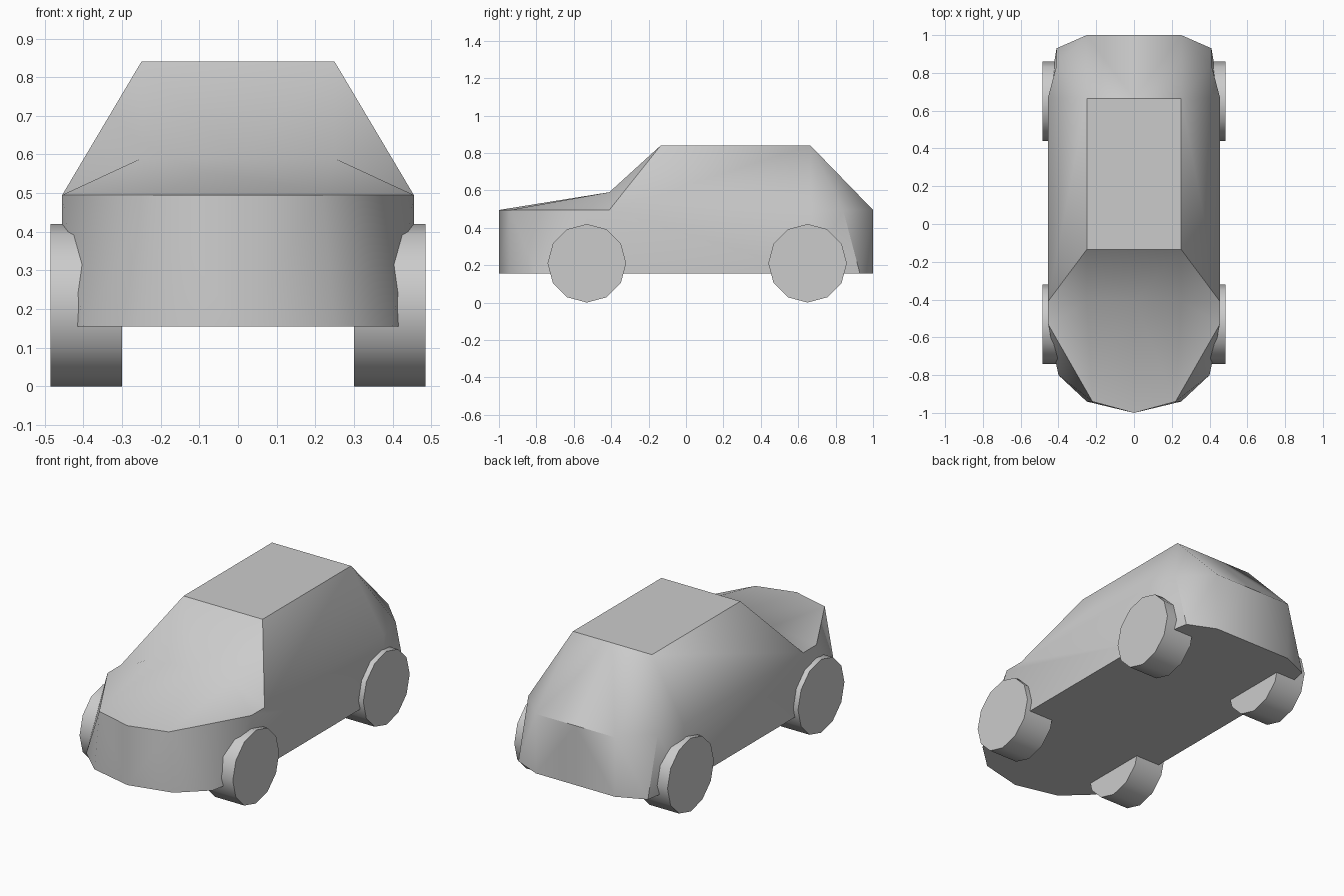
import bpy, bmesh
from math import radians, pi
from mathutils import Matrix

if "Cube" in bpy.data.objects:
    bpy.data.objects.remove(bpy.data.objects["Cube"])


def finish(name, bm):
    bmesh.ops.recalc_face_normals(bm, faces=bm.faces)
    mesh = bpy.data.meshes.new(name)
    bm.to_mesh(mesh)
    bm.free()
    ob = bpy.data.objects.new(name, mesh)
    bpy.context.collection.objects.link(ob)
    bpy.ops.object.select_all(action='DESELECT')
    ob.select_set(True)
    bpy.context.view_layer.objects.active = ob
    bpy.ops.object.shade_smooth_by_angle(angle=radians(40))
    return ob


# Car body: right half from floor, belt, cowl and roof outlines, then mirrored
SILL, BELT, COWL, ROOF = 0.155, 0.495, 0.59, 0.84
outlines = {
    'b': (SILL, [(0, -1), (.25, -.94), (.40, -.80), (.455, -.53),
                 (.455, .67), (.41, .93), (.25, 1), (0, 1)]),
    't': (BELT, [(0, -1), (.22, -.94), (.455, -.53), (.455, -.41),
                 (.455, .67), (.41, .84), (.25, 1), (0, 1)]),
    'c': (COWL, [(0, -.41), (.25, -.41)]),
    'r': (ROOF, [(0, -.135), (.25, -.135), (.25, .665), (0, .665)]),
}
faces = [
    "b0 b1 b2 b3 b4 b5 b6 b7",                      # floor
    "r0 r1 r2 r3",                                  # roof
    "b0 b1 t1 t0", "b1 b2 t1", "b2 t2 t1", "b2 b3 t2",  # nose
    "c0 c1 t1 t0", "c1 t2 t1", "c1 t3 t2",          # bonnet
    "c0 c1 r1 r0", "c1 t3 r1",                      # windscreen
    "b3 b4 t4 t3 t2", "t3 t4 r2 r1",                # side
    "b4 b5 t5 t4", "t4 t5 r2",                      # rear quarter
    "b5 b6 t6 t5", "b6 b7 t7 t6", "t5 t6 r2", "t6 t7 r3 r2",  # tail
]
bm = bmesh.new()
verts = {f"{key}{i}": bm.verts.new((x, y, z))
         for key, (z, pts) in outlines.items() for i, (x, y) in enumerate(pts)}
for f in faces:
    bm.faces.new([verts[n] for n in f.split()])
bmesh.ops.mirror(bm, geom=bm.verts[:] + bm.edges[:] + bm.faces[:],
                 axis='X', merge_dist=0.0001)
bmesh.ops.remove_doubles(bm, verts=bm.verts, dist=0.0001)
finish("car_body", bm)

# Four twelve-sided wheels
R, INNER, OUTER = 0.21, 0.30, 0.485
for end, y in (("front", -0.53), ("rear", 0.65)):
    for side, s in (("right", 1), ("left", -1)):
        bm = bmesh.new()
        bmesh.ops.create_cone(
            bm, cap_ends=True, segments=12, radius1=R, radius2=R,
            depth=OUTER - INNER,
            matrix=Matrix.Translation((s * (INNER + OUTER) / 2, y, R))
            @ Matrix.Rotation(pi / 2, 4, 'Y'))
        finish(f"{end}_{side}_wheel", bm)
